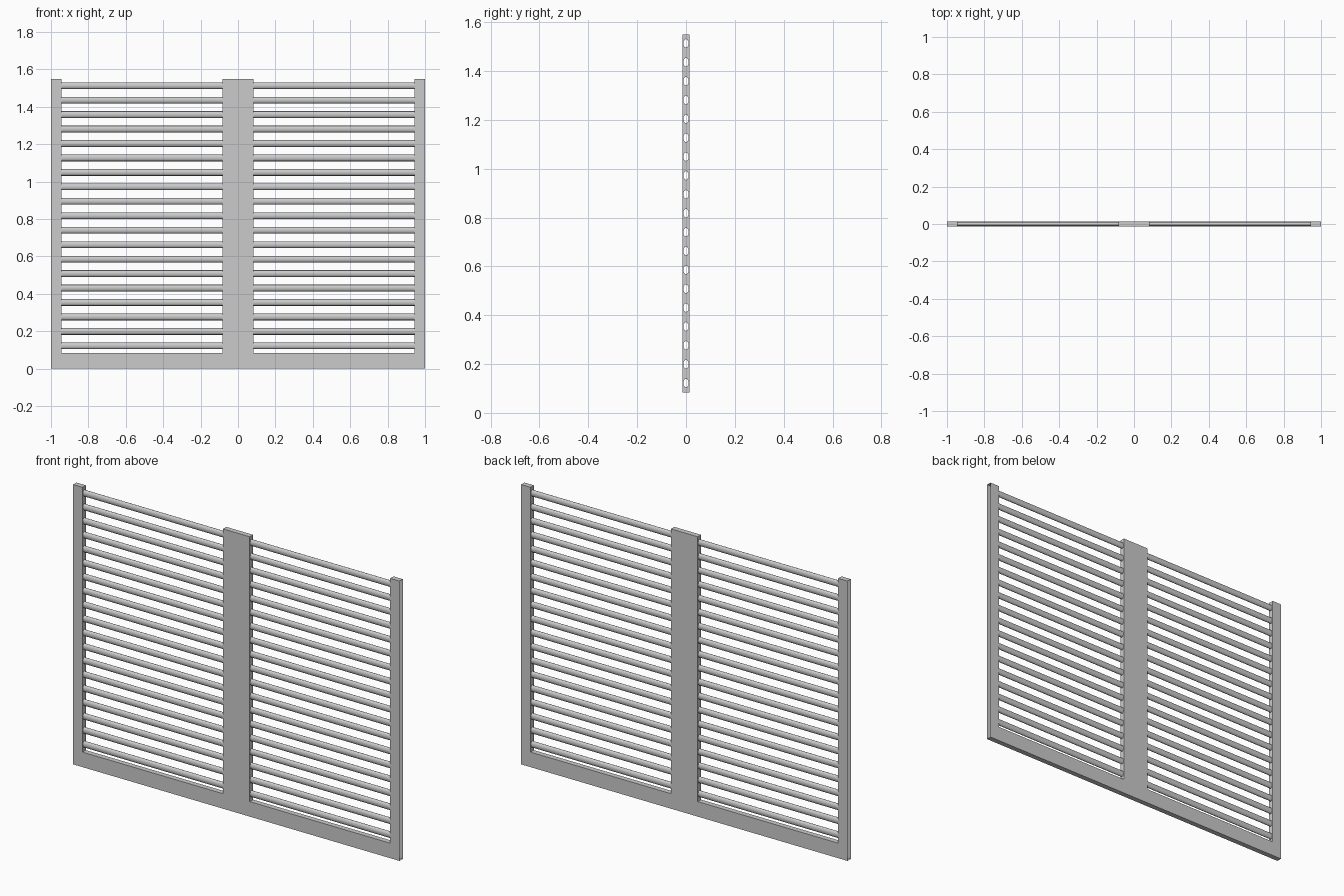
import bpy, bmesh, math
from mathutils import Vector

if "Cube" in bpy.data.objects:
    bpy.data.objects.remove(bpy.data.objects["Cube"])

H, D = 1.55, 0.0145           # height, half depth
RAIL, STILE, POST = 0.083, 0.943, 0.082
COUNT, Z0, Z1 = 19, 0.122, 1.513
RY, RZ, SIDES = 0.011, 0.018, 12


def make(name, bm):
    bmesh.ops.remove_doubles(bm, verts=bm.verts, dist=1e-5)
    me = bpy.data.meshes.new(name)
    bm.to_mesh(me)
    bm.free()
    ob = bpy.data.objects.new(name, me)
    bpy.context.collection.objects.link(ob)
    return ob


def oval(x, z):
    return [(x, RY * math.cos(a), z + RZ * math.sin(a))
            for a in (2 * math.pi * i / SIDES for i in range(SIDES))]


def loop(bm, pts):
    vs = [bm.verts.new(p) for p in pts]
    return [bm.edges.new((vs[i - 1], vs[i])) for i in range(len(vs))]


def quad(bm, *pts):
    bm.faces.new([bm.verts.new(p) for p in pts])


heights = [Z0 + (Z1 - Z0) * i / (COUNT - 1) for i in range(COUNT)]

# Hollow comb-shaped frame: front and back sheets
bm = bmesh.new()
outline = [(-1, 0), (1, 0), (1, H), (STILE, H), (STILE, RAIL), (POST, RAIL), (POST, H),
           (-POST, H), (-POST, RAIL), (-STILE, RAIL), (-STILE, H), (-1, H)]
front = bm.faces.new([bm.verts.new((x, -D, z)) for x, z in outline])
back = bm.faces.new([bm.verts.new((x, D, z)) for x, z in reversed(outline)])

# Top caps, sills and underside; the outer ends stay open
def strip(xa, xb, z, up=True):
    p = [(xa, -D, z), (xb, -D, z), (xb, D, z), (xa, D, z)]
    quad(bm, *(p if up else p[::-1]))


for xa, xb, z in ((-1, -STILE, H), (-POST, POST, H), (STILE, 1, H),
                  (-STILE, -POST, RAIL), (POST, STILE, RAIL)):
    strip(xa, xb, z)
strip(-1, 1, 0, up=False)
make("frame", bm)

# Inner walls pierced by an oval hole for every slat
for name, x, nx in (("left_stile_wall", -STILE, 1), ("post_left_wall", -POST, -1),
                    ("post_right_wall", POST, 1), ("right_stile_wall", STILE, -1)):
    bm = bmesh.new()
    edges = loop(bm, [(x, -D, RAIL), (x, D, RAIL), (x, D, H), (x, -D, H)])
    for z in heights:
        edges += loop(bm, oval(x, z))
    bmesh.ops.triangle_fill(bm, edges=edges, use_beauty=True, normal=Vector((nx, 0, 0)))
    for f in bm.faces:
        f.normal_update()
        if f.normal.x * nx < 0:
            f.normal_flip()
    make(name, bm)

# Open oval tubes as slats in both bays
for name, xa, xb in (("left_slats", -STILE, -POST), ("right_slats", POST, STILE)):
    bm = bmesh.new()
    for z in heights:
        a, b = oval(xa, z), oval(xb, z)
        for i in range(SIDES):
            quad(bm, a[i - 1], a[i], b[i], b[i - 1])
    bmesh.ops.remove_doubles(bm, verts=bm.verts, dist=1e-5)
    bmesh.ops.recalc_face_normals(bm, faces=bm.faces)
    for f in bm.faces:
        c = f.calc_center_median()
        z = min(heights, key=lambda h: abs(h - c.z))
        if f.normal.dot(Vector((0, c.y, c.z - z))) < 0:
            f.normal_flip()
        f.smooth = True
    make(name, bm)
